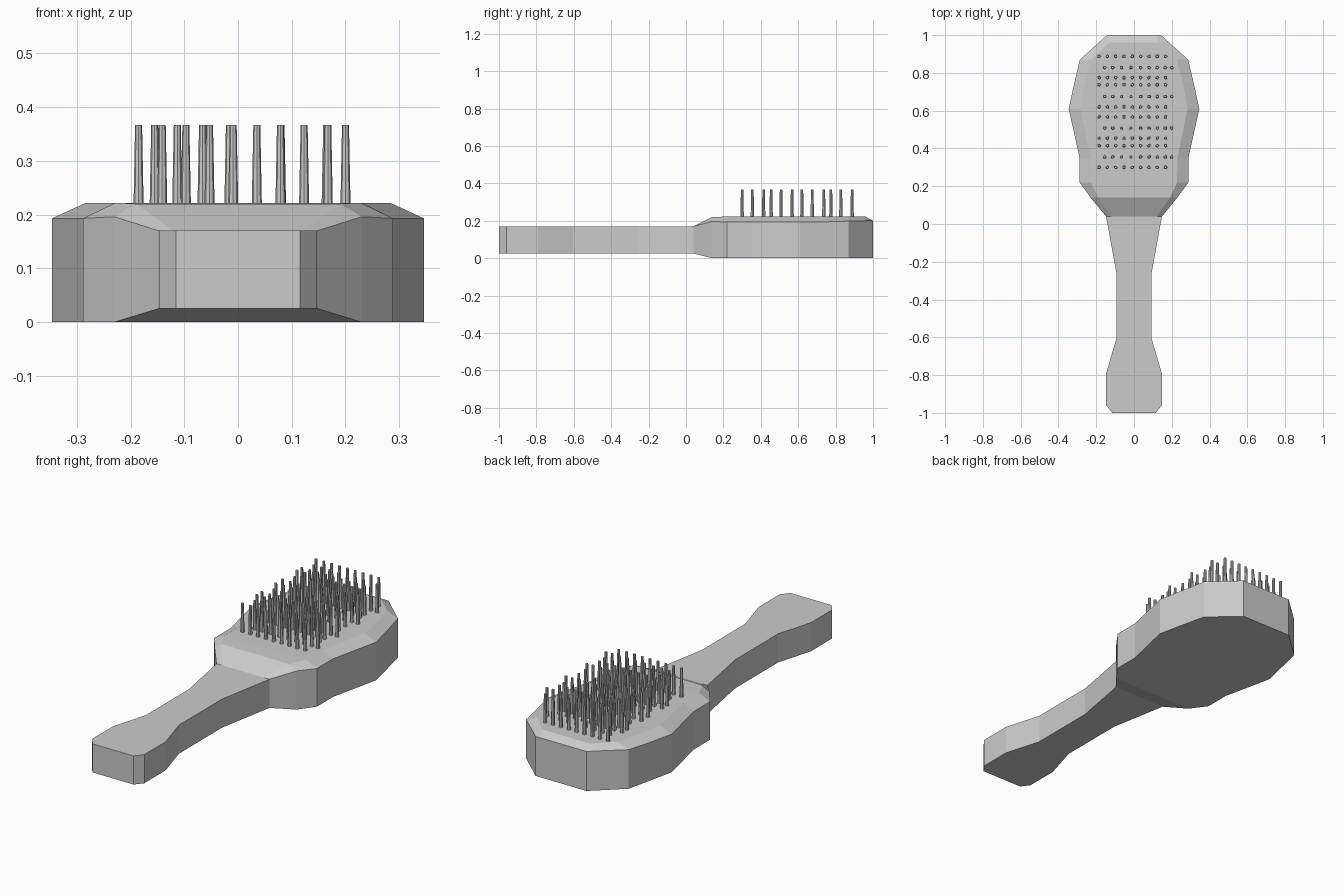
import bpy, bmesh
from mathutils import Matrix

TOP = 0.222


def finish(bm, name):
    bmesh.ops.recalc_face_normals(bm, faces=bm.faces)
    mesh = bpy.data.meshes.new(name)
    bm.to_mesh(mesh)
    bm.free()
    obj = bpy.data.objects.new(name, mesh)
    bpy.context.collection.objects.link(obj)
    return obj


# Body sections along the brush:
# y, half width, inner half width of top, bottom z, edge z, top z
sections = [
    (-1.00, 0.115, 0.08, 0.025, 0.17, 0.17),
    (-0.96, 0.147, 0.10, 0.025, 0.17, 0.17),
    (-0.79, 0.147, 0.10, 0.025, 0.17, 0.17),
    (-0.605, 0.093, 0.06, 0.025, 0.17, 0.17),
    (-0.26, 0.093, 0.06, 0.025, 0.17, 0.17),
    (0.04, 0.148, 0.12, 0.025, 0.17, 0.17),
    (0.14, 0.23, 0.19, 0.0, 0.196, 0.22),
    (0.22, 0.288, 0.228, 0.0, 0.193, TOP),
    (0.35, 0.288, 0.23, 0.0, 0.193, TOP),
    (0.61, 0.346, 0.283, 0.0, 0.193, TOP),
    (0.75, 0.315, 0.26, 0.0, 0.194, TOP),
    (0.87, 0.287, 0.225, 0.0, 0.198, TOP),
    (0.96, 0.187, 0.13, 0.0, 0.20, TOP),
    (1.00, 0.143, 0.12, 0.0, 0.20, 0.20),
]
bm = bmesh.new()
rings = []
for y, w, wi, zb, ze, zt in sections:
    outline = [(-w, zb), (w, zb), (w, ze), (wi, zt), (-wi, zt), (-w, ze)]
    rings.append([bm.verts.new((x, y, z)) for x, z in outline])
for a, b in zip(rings, rings[1:]):
    for i in range(6):
        j = (i + 1) % 6
        bm.faces.new((a[i], a[j], b[j], b[i]))
bm.faces.new(rings[0])
bm.faces.new(rings[-1])
finish(bm, "brush_body")

# Bristles: tapered pins in alternating offset rows
rows = [0.30, 0.355, 0.415, 0.455, 0.508, 0.567,
        0.62, 0.675, 0.737, 0.775, 0.828, 0.888]
columns = [-0.185 + 0.044 * i for i in range(9)]
offset_columns = [-0.155, -0.113, -0.066, -0.016, 0.035, 0.08, 0.123, 0.165, 0.2]
base, tip = TOP - 0.01, 0.367
bm = bmesh.new()
for r, y in enumerate(rows):
    for x in (offset_columns if r % 3 == 1 else columns):
        bmesh.ops.create_cone(
            bm, cap_ends=True, segments=8, radius1=0.0095, radius2=0.0065,
            depth=tip - base,
            matrix=Matrix.Translation((x, y, (base + tip) / 2)))
finish(bm, "bristles")
